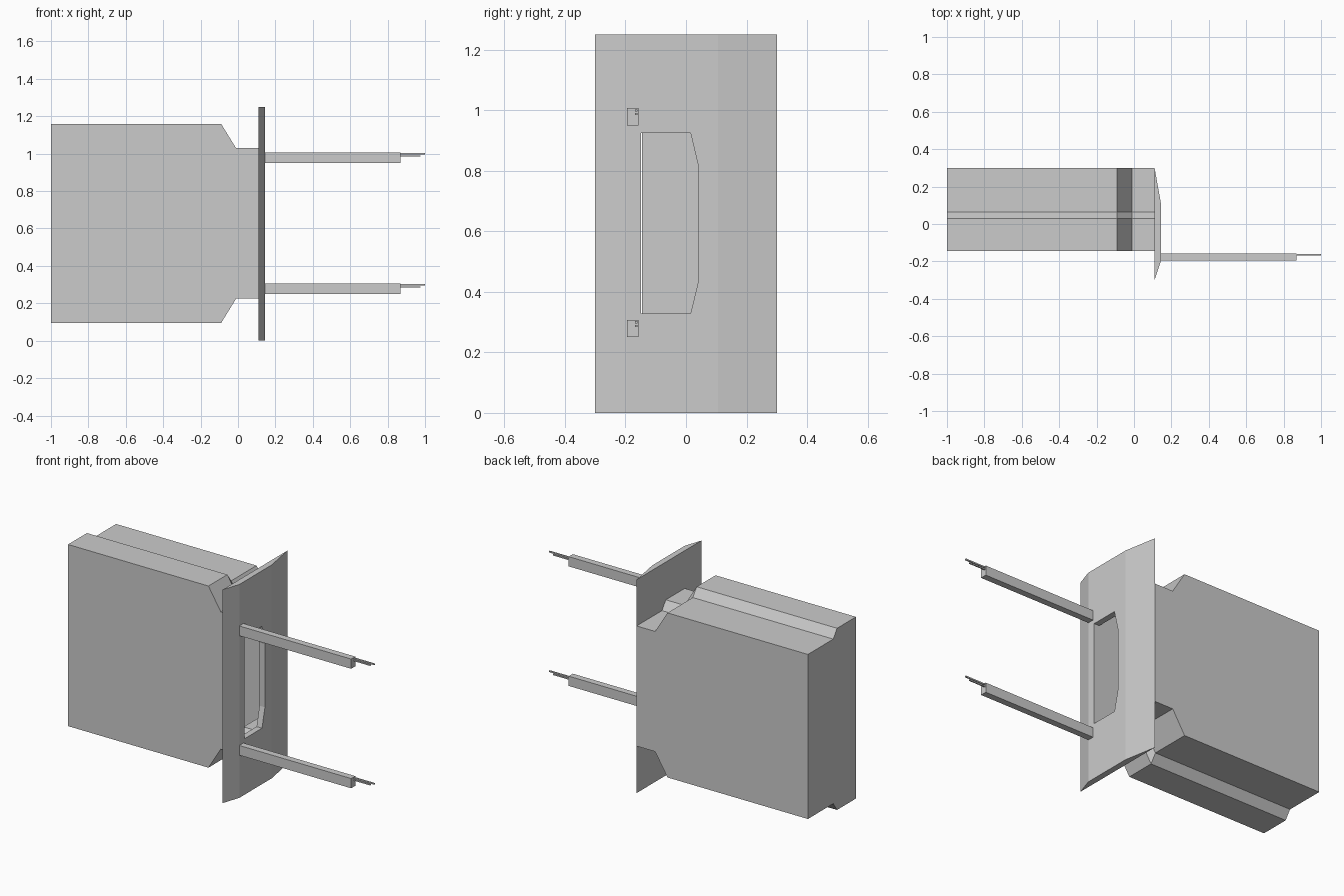
import bpy, bmesh

if "Cube" in bpy.data.objects:
    bpy.data.objects.remove(bpy.data.objects["Cube"])

MID = 0.627  # height of the body's mirror plane


def loft(name, rings, cap_start=True, cap_end=True):
    """Join matching rings of points into one mesh object."""
    bm = bmesh.new()
    loops = [[bm.verts.new(p) for p in ring] for ring in rings]
    for a, b in zip(loops, loops[1:]):
        for i in range(len(a)):
            j = (i + 1) % len(a)
            bm.faces.new((a[i], a[j], b[j], b[i]))
    if cap_start:
        bm.faces.new(loops[0][::-1])
    if cap_end:
        bm.faces.new(loops[-1])
    bmesh.ops.recalc_face_normals(bm, faces=bm.faces)
    mesh = bpy.data.meshes.new(name)
    bm.to_mesh(mesh)
    bm.free()
    obj = bpy.data.objects.new(name, mesh)
    bpy.context.collection.objects.link(obj)
    return obj


def box(name, x, y, z):
    ring = [(y[0], z[0]), (y[1], z[0]), (y[1], z[1]), (y[0], z[1])]
    return loft(name, [[(px, a, b) for a, b in ring] for px in x])


# Hollow body: stepped section, narrowed to a neck, open behind the plate
def section(x, half):
    top = [(-0.145, half), (0.03, half), (0.065, half - 0.05), (0.3, half - 0.05)]
    ring = top + [(y, -h) for y, h in reversed(top)]
    return [(x, y, MID + h) for y, h in ring]


loft("body", [section(-1, 0.532), section(-0.09, 0.532),
              section(-0.01, 0.402), section(0.11, 0.402)], cap_end=False)

# Face plate: bevelled profile extruded upwards
profile = [(0.11, -0.3), (0.145, -0.195), (0.145, 0.105), (0.11, 0.3)]
plate = loft("face_plate", [[(x, y, z) for x, y in profile] for z in (0, 1.25)])

# Opening through the plate
outline = [(-0.148, 0.328), (0.015, 0.328), (0.042, 0.44),
           (0.042, 0.81), (0.015, 0.925), (-0.148, 0.925)]
cutter = loft("opening_cutter", [[(x, y, z) for y, z in outline] for x in (0.05, 0.2)])
cutter.hide_render = True
cut = plate.modifiers.new("opening", 'BOOLEAN')
cut.operation = 'DIFFERENCE'
cut.solver = 'EXACT'
cut.object = cutter
bpy.context.view_layer.objects.active = plate
bpy.ops.object.modifier_apply(modifier=cut.name)
bpy.data.objects.remove(cutter)

# Two arms, each with a pair of thin pins at the tip
for label, z in (("lower", 0.25), ("upper", 0.95)):
    box(label + "_arm", (0.14, 0.87), (-0.195, -0.157), (z, z + 0.057))
    box(label + "_long_pin", (0.87, 1.0), (-0.168, -0.161), (z + 0.045, z + 0.053))
    box(label + "_short_pin", (0.87, 0.975), (-0.168, -0.161), (z + 0.034, z + 0.041))
